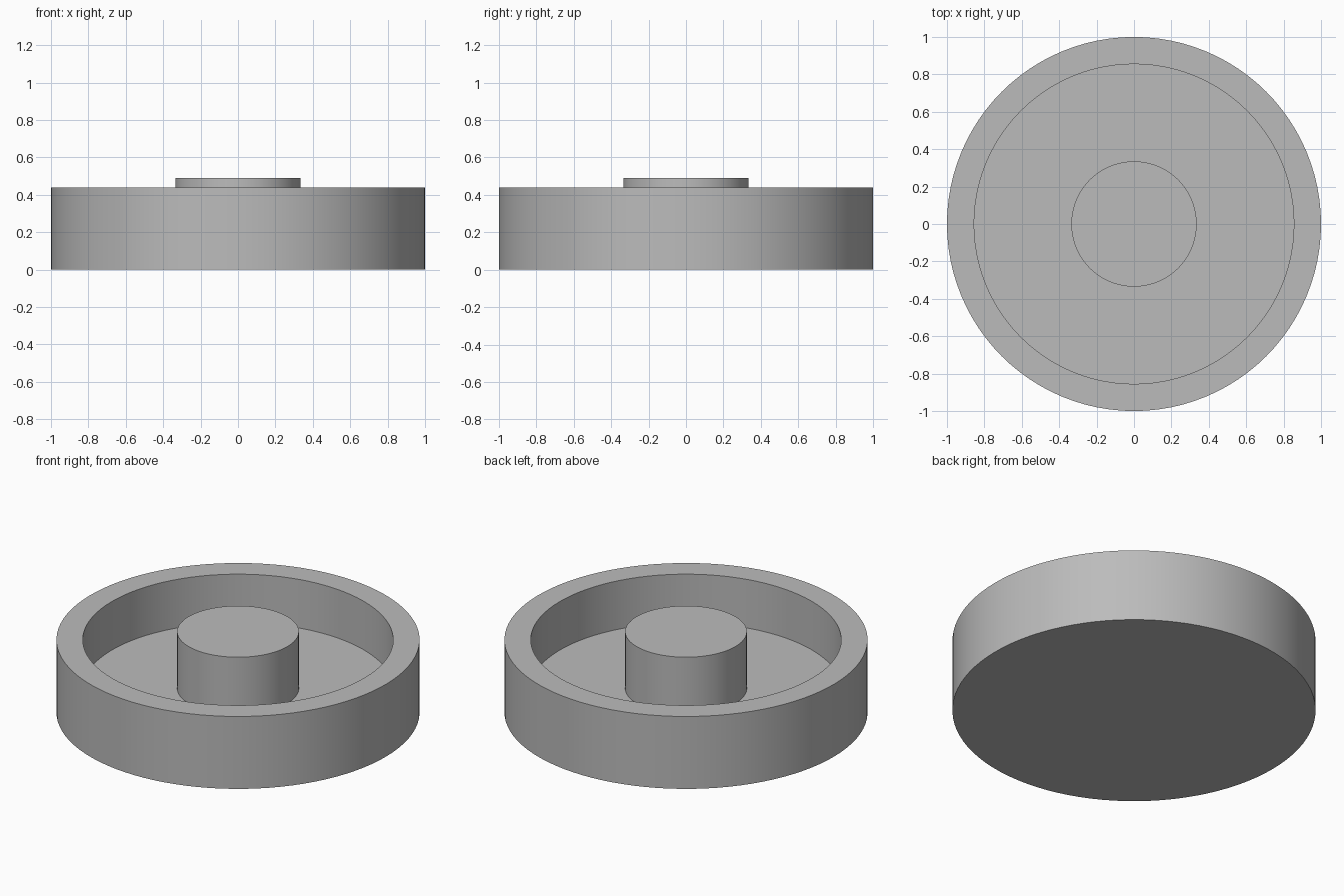
import bpy
import math

cube = bpy.data.objects.get("Cube")
if cube:
    bpy.data.objects.remove(cube, do_unlink=True)

SEGMENTS = 96

grey = bpy.data.materials.new("plain grey")
grey.use_nodes = True
colour = (0.5, 0.5, 0.5, 1.0)
grey.diffuse_color = colour
grey.node_tree.nodes["Principled BSDF"].inputs["Base Color"].default_value = colour


def lathe(name, profile):
    """Revolve a closed (radius, z) profile that starts and ends on the axis."""
    verts = [(0, 0, profile[0][1])]
    rings = profile[1:-1]
    for radius, z in rings:
        for i in range(SEGMENTS):
            a = math.tau * i / SEGMENTS
            verts.append((radius * math.cos(a), radius * math.sin(a), z))

    # Flat discs close the bottom and the top
    last = 1 + (len(rings) - 1) * SEGMENTS
    faces = [tuple(reversed(range(1, 1 + SEGMENTS))),
             tuple(range(last, last + SEGMENTS))]
    for r in range(len(rings) - 1):
        low = 1 + r * SEGMENTS
        high = low + SEGMENTS
        for i in range(SEGMENTS):
            j = (i + 1) % SEGMENTS
            faces.append((low + i, low + j, high + j, high + i))

    mesh = bpy.data.meshes.new(name)
    mesh.from_pydata(verts[1:], [], [tuple(v - 1 for v in f) for f in faces])
    mesh.materials.append(grey)
    obj = bpy.data.objects.new(name, mesh)
    bpy.context.collection.objects.link(obj)

    bpy.ops.object.select_all(action="DESELECT")
    obj.select_set(True)
    bpy.context.view_layer.objects.active = obj
    bpy.ops.object.shade_smooth_by_angle(angle=math.radians(30))
    return obj


# Round tray with a thick rim, a sunken floor and a central post, in one skin
floor, rim, post = 0.145, 0.44, 0.49
lathe("round_tray_with_post", [
    (0, 0),
    (1, 0), (1, rim),
    (0.855, rim), (0.855, floor),
    (0.335, floor), (0.335, post),
    (0, post),
])
